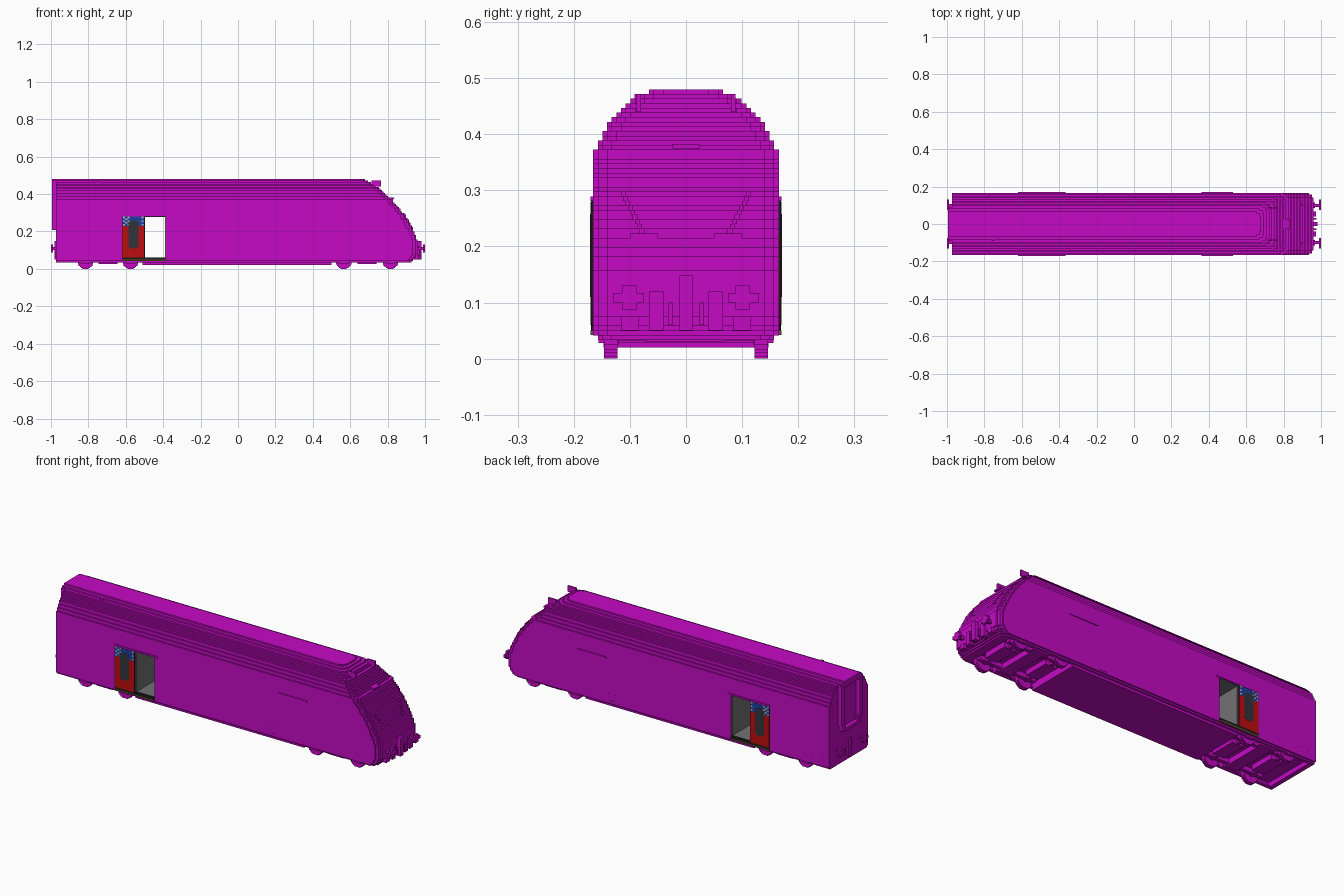
import bpy
import bmesh

cube = bpy.data.objects.get("Cube")
if cube:
    bpy.data.objects.remove(cube)

V = 0.48 / 58  # edge length of one block


def material(name, r, g, b):
    m = bpy.data.materials.new(name)
    m.use_nodes = True
    m.diffuse_color = (r, g, b, 1)
    bsdf = m.node_tree.nodes["Principled BSDF"]
    bsdf.inputs["Base Color"].default_value = (r, g, b, 1)
    bsdf.inputs["Roughness"].default_value = 0.8
    return m


MAGENTA = material("magenta", 0.56, 0.003, 0.56)
RED = material("red", 0.52, 0.004, 0.004)
BLUE = material("blue", 0.01, 0.05, 0.35)
GLASS = material("dark glass", 0.03, 0.035, 0.045)
LIGHT = material("light grey", 0.45, 0.45, 0.45)
GREY = material("grey", 0.17, 0.17, 0.17)
DARK = material("near black", 0.012, 0.012, 0.012)
BROWN = material("brown", 0.13, 0.09, 0.03)


def prism(bm, plan, z0, z1):
    """Extrude a plan outline, listed counter-clockwise, between two heights."""
    low = [bm.verts.new((x, y, z0)) for x, y in plan]
    high = [bm.verts.new((x, y, z1)) for x, y in plan]
    bm.faces.new(low[::-1])
    bm.faces.new(high)
    for i in range(len(plan)):
        j = (i + 1) % len(plan)
        bm.faces.new((low[i], low[j], high[j], high[i]))


def box(bm, x0, x1, y0, y1, z0, z1):
    prism(bm, [(x0, y0), (x1, y0), (x1, y1), (x0, y1)], z0, z1)


def pair(bm, x0, x1, y0, y1, z0, z1):
    """A box and its mirror image across the centre plane."""
    box(bm, x0, x1, y0, y1, z0, z1)
    box(bm, x0, x1, -y1, -y0, z0, z1)


def part(name, mat, bm):
    mesh = bpy.data.meshes.new(name)
    bm.to_mesh(mesh)
    bm.free()
    mesh.materials.append(mat)
    obj = bpy.data.objects.new(name, mesh)
    bpy.context.collection.objects.link(obj)


def sample(curve, z):
    """Interpolate a (height, value) profile and snap it to whole blocks."""
    for (za, a), (zb, b) in zip(curve, curve[1:]):
        if z <= zb:
            t = max(0, (z - za) / (zb - za))
            return round((a + (b - a) * t) / V) * V
    return round(curve[-1][1] / V) * V


WIDTH = [(.03, .155), (.045, .163), (.365, .163), (.4, .148), (.43, .131),
         (.45, .112), (.465, .09), (.48, .056)]
NOSE = [(.03, .92), (.06, .95), (.1, .963), (.15, .957), (.18, .947),
        (.23, .926), (.28, .896), (.33, .858), (.37, .822), (.4, .79),
        (.43, .757), (.45, .727), (.465, .702), (.48, .675)]
REAR, DOOR_X0, DOOR_X1 = -0.972, -0.5, -0.385


def plan(x0, x1, w, nose=False):
    """Body slice, with stepped corners where it ends in the nose."""
    if not nose:
        return [(x0, -w), (x1, -w), (x1, w), (x0, w)]
    steps = [(x1 - 3 * V, w), (x1 - 3 * V, w - V), (x1 - V, w - V),
             (x1 - V, w - 3 * V), (x1, w - 3 * V)]
    return ([(x0, -w)] + [(x, -y) for x, y in steps]
            + [(x, y) for x, y in reversed(steps)] + [(x0, w)])


# Body shell: block layers, split around the through doorway
bm = bmesh.new()
for i in range(7, 58):
    z0, z1 = i * V, (i + 1) * V
    w, tip = sample(WIDTH, z0 + V / 2), sample(NOSE, z0 + V / 2)
    if i < 34:
        prism(bm, plan(REAR, DOOR_X0, w), z0, z1)
        prism(bm, plan(DOOR_X1, tip, w, True), z0, z1)
    else:
        prism(bm, plan(REAR, tip, w, True), z0, z1)
part("body_shell", MAGENTA, bm)

# Skirts, nose apron and the flat underfloor between the bogies
bm = bmesh.new()
for i in range(4, 7):
    z0, z1 = i * V, (i + 1) * V
    w, tip = sample(WIDTH, z0 + V / 2), sample(NOSE, z0 + V / 2)
    pair(bm, REAR, tip - 3 * V, w - 2 * V, w, z0, z1)
    prism(bm, plan(tip - 6 * V, tip, w, True), z0, z1)
    box(bm, REAR, REAR + 3 * V, -w + 2 * V, w - 2 * V, z0, z1)
box(bm, -.51, .5, -.147, .147, .02, 7 * V)
part("skirt_and_underfloor", MAGENTA, bm)

# Rear gangway: arched frame with a recessed centre
bm = bmesh.new()
for i in range(25, 58):
    z0, z1 = i * V, (i + 1) * V
    w = min(.09, sample(WIDTH, z0 + V / 2))
    if i < 30:
        w -= (30 - i) * V / 2
    if i < 27 or i > 53:
        box(bm, -.995, REAR, -w, w, z0, z1)
    else:
        pair(bm, -.995, REAR, w - 3 * V, w, z0, z1)
part("rear_gangway_frame", MAGENTA, bm)

# Windscreen pillars, sills, lamps and roof pods on the nose
bm = bmesh.new()
for i in range(26, 36):
    z = i * V
    y = .07 + (i - 26) * .0042
    x = sample(NOSE, z + V / 2)
    pair(bm, x - 3 * V, x + V / 2, y, y + V, z, z + V)
pair(bm, .9, .936, .05, .1, 26 * V, 27 * V)
pair(bm, .93, .968, .085, .115, .05, .075)
pair(bm, .94, .972, .04, .066, .05, .12)
pair(bm, .715, .765, .08, .088, .44, .472)
box(bm, .79, .835, -.024, .024, .375, .383)
part("nose_fittings", MAGENTA, bm)

# Buffers and couplers at both ends
bm = bmesh.new()
for s in (-1, 1):
    def along(a, b):
        return sorted((s * a, s * b))
    pair(bm, *along(.955, .99), .092, .108, .1, .117)
    pair(bm, *along(.988, 1.0), .075, .13, .1, .117)
    pair(bm, *along(.988, 1.0), .088, .114, .088, .13)
    box(bm, *along(.955, .982), -.012, .012, .05, .148)
    pair(bm, *along(.955, .975), .024, .032, .06, .1)
part("buffers_and_couplers", MAGENTA, bm)

# Bogies: stepped wheels, axles, frames and motors
wheels, frames = bmesh.new(), bmesh.new()
R = .041
for centre, spread in ((-.695, .12), (.69, .125)):
    for x in (centre - spread, centre + spread):
        for a, b in ((1, .4), (.9, .6), (.75, .75), (.6, .9), (.4, 1)):
            pair(wheels, x - a * R, x + a * R, .122, .146,
                 R - b * R, R + b * R)
        box(wheels, x - V, x + V, -.122, .122, R - V, R + V)
        box(frames, x - .035, x + .035, -.07, .07, .03, .06)
        pair(frames, x - .025, x + .025, .146, .156, .028, .05)
    pair(frames, centre - .17, centre + .17, .095, .115, .034, .06)
    box(frames, centre - .035, centre + .035, -.14, .14, .028, .06)
    pair(frames, centre - .05, centre + .05, .12, .147, .025, .06)
part("wheels", MAGENTA, wheels)
part("bogie_frames", MAGENTA, frames)

# Door rails, side steps and small roof aerial
bm = bmesh.new()
pair(bm, -.62, -.365, .16, .17, .281, .289)
pair(bm, .36, .53, .16, .17, .281, .289)
pair(bm, .305, .313, .16, .167, .05, .095)
pair(bm, .345, .353, .16, .167, .05, .095)
pair(bm, .305, .353, .16, .167, .05, .058)
pair(bm, -.88, -.86, .16, .166, .085, .095)
pair(bm, -.93, -.91, .16, .166, .085, .095)
box(bm, -.76, -.745, -.092, -.08, .455, .472)
part("rails_and_steps", MAGENTA, bm)

# Vestibule lining
bm = bmesh.new()
box(bm, DOOR_X0, DOOR_X0 + .004, -.16, .16, .058, .281)
box(bm, DOOR_X1 - .004, DOOR_X1, -.16, .16, .058, .281)
part("vestibule_walls", GREY, bm)
bm = bmesh.new()
box(bm, DOOR_X0, DOOR_X1, -.16, .16, .277, .2815)
box(bm, DOOR_X0, DOOR_X1, -.16, .16, .057, .061)
part("vestibule_floor_and_ceiling", GREY, bm)
bm = bmesh.new()
pair(bm, DOOR_X0, DOOR_X1, .155, .168, .05, .062)
part("door_sills", DARK, bm)
bm = bmesh.new()
pair(bm, -.62, DOOR_X1, .16, .17, .042, .05)
part("door_steps", BROWN, bm)

# Sliding doors, parked open on the outside of both walls
bm = bmesh.new()
pair(bm, -.62, DOOR_X0, .162, .169, .05, .281)
part("door_cores", DARK, bm)
bm = bmesh.new()
pair(bm, -.617, -.503, .168, .170, .06, .228)
part("door_red_panels", RED, bm)
bm = bmesh.new()
pair(bm, -.617, -.503, .168, .170, .228, .279)
part("door_blue_panels", BLUE, bm)
bm = bmesh.new()
pair(bm, -.586, -.533, .169, .1708, .118, .25)
pair(bm, -.578, -.541, .169, .1708, .11, .258)
part("door_windows", GLASS, bm)
bm = bmesh.new()
for row in range(5):
    for col in range(3):
        x, z = -.615 + col * .012, .232 + row * .0095
        if (row + col) % 2 == 0:
            pair(bm, x, x + .011, .169, .1706, z, z + .009)
    if row % 2 == 0:
        pair(bm, -.516, -.505, .169, .1706, z, z + .009)
part("door_light_checks", LIGHT, bm)
